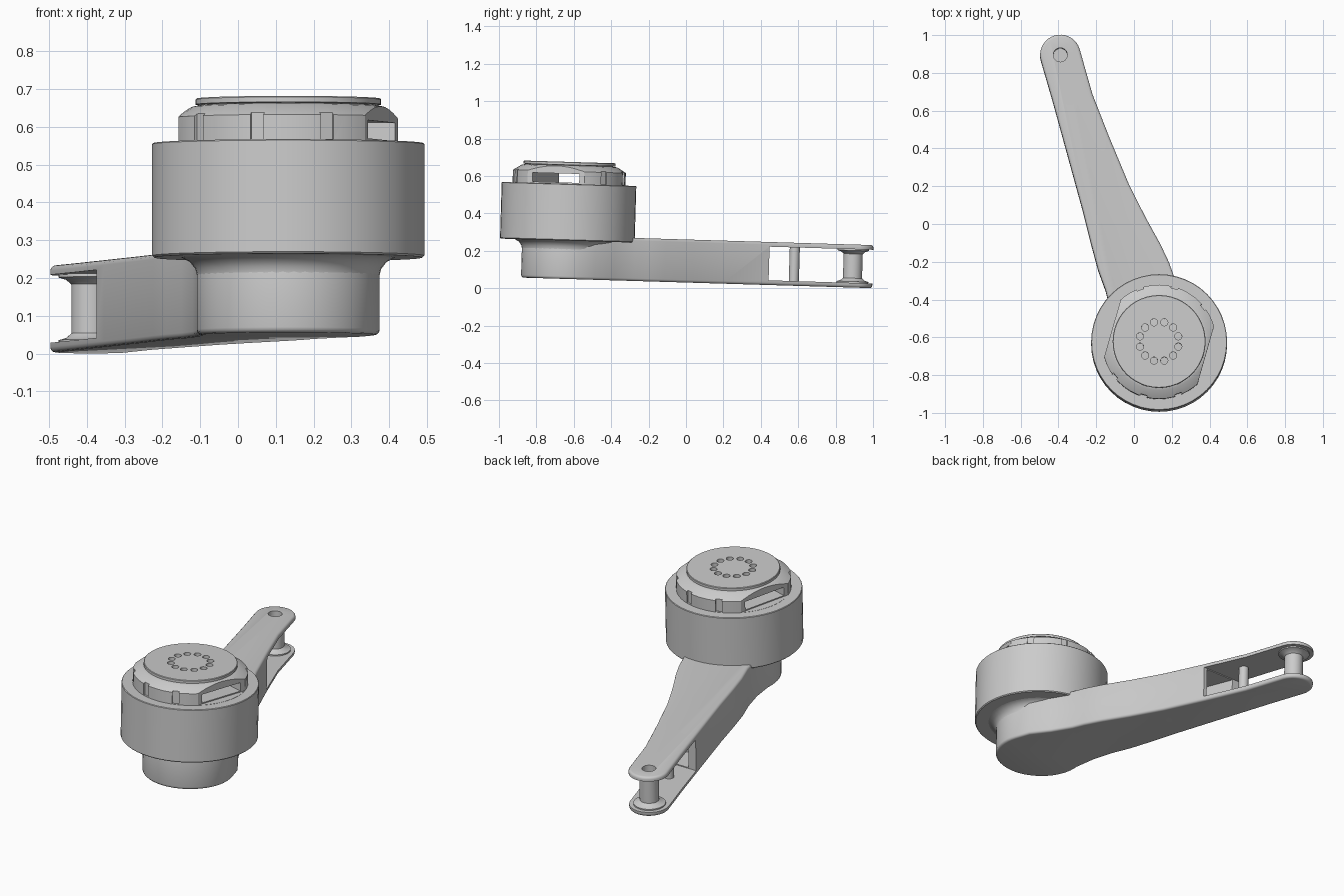
import bpy, bmesh, math
from mathutils import Matrix, Vector

if "Cube" in bpy.data.objects:
    bpy.data.objects.remove(bpy.data.objects["Cube"])

TILT = Matrix.Translation((0, 0, -0.005)) @ Matrix.Rotation(-0.03, 4, 'X')
HUB = Vector((0.133, -0.642))
TIP = Vector((-0.39, 0.888))
FLAT = math.radians(-16)          # direction the collar flats face


def finish(name, bm):
    bmesh.ops.remove_doubles(bm, verts=bm.verts, dist=1e-5)
    bmesh.ops.recalc_face_normals(bm, faces=bm.faces)
    me = bpy.data.meshes.new(name)
    bm.to_mesh(me)
    bm.free()
    ob = bpy.data.objects.new(name, me)
    bpy.context.collection.objects.link(ob)
    ob.matrix_world = TILT
    return ob


def lathe(name, profile, centre, n=48):
    """Solid of revolution from (radius, z) points, bottom to top."""
    bm = bmesh.new()
    rings = []
    for r, z in profile:
        rings.append([bm.verts.new((centre.x + r * math.cos(2 * math.pi * i / n),
                                    centre.y + r * math.sin(2 * math.pi * i / n), z))
                      for i in range(n)])
    for a, b in zip(rings, rings[1:]):
        for i in range(n):
            j = (i + 1) % n
            bm.faces.new((a[i], a[j], b[j], b[i]))
    bm.faces.new(rings[0][::-1])
    bm.faces.new(rings[-1])
    return finish(name, bm)


def prism(name, outline, z0, z1, bevel=0.0):
    bm = bmesh.new()
    low = bm.faces.new([bm.verts.new((x, y, z0)) for x, y in outline])
    ext = bmesh.ops.extrude_face_region(bm, geom=[low], use_keep_orig=True)
    bmesh.ops.translate(bm, vec=(0, 0, z1 - z0),
                        verts=[g for g in ext['geom'] if isinstance(g, bmesh.types.BMVert)])
    if bevel:
        rim = [e for e in bm.edges if abs(e.verts[0].co.z - e.verts[1].co.z) < 1e-6]
        bmesh.ops.bevel(bm, geom=rim, offset=bevel, segments=3, profile=0.5, affect='EDGES')
    return finish(name, bm)


def block(centre, angle, along, across, z0, z1):
    """Box cutter spanning given ranges along / across a direction."""
    d = Vector((math.cos(angle), math.sin(angle)))
    s = Vector((-d.y, d.x))
    pts = [centre + d * a + s * b for a, b in
           ((along[0], across[0]), (along[1], across[0]), (along[1], across[1]), (along[0], across[1]))]
    return prism("cutter", pts, z0, z1)


def cut(ob, cutter):
    bpy.context.view_layer.objects.active = ob
    mod = ob.modifiers.new("cut", 'BOOLEAN')
    mod.operation = 'DIFFERENCE'
    mod.solver = 'EXACT'
    mod.object = cutter
    bpy.ops.object.modifier_apply(modifier=mod.name)
    bpy.data.objects.remove(cutter, do_unlink=True)


def arc(c, r, a0, a1, n):
    return [(c.x + r * math.cos(math.radians(a0 + (a1 - a0) * i / n)),
             c.y + r * math.sin(math.radians(a0 + (a1 - a0) * i / n))) for i in range(n + 1)]


# Tapered arm, rounded at the hub and at the tip
right_edge = [(0.34, -0.49), (0.27, -0.39), (0.21, -0.28), (0.185, -0.21), (0.14, -0.115),
              (0.06, 0.03), (-0.03, 0.21), (-0.13, 0.45), (-0.22, 0.68)]
left_edge = [(-0.435, 0.66), (-0.355, 0.37), (-0.27, 0.06), (-0.225, -0.12), (-0.19, -0.25),
             (-0.15, -0.36), (-0.12, -0.48)]
outline = arc(HUB, 0.242, 172, 375, 30) + right_edge + arc(TIP, 0.107, 18, 196, 18) + left_edge
arm = prism("arm", outline, 0.035, 0.265, 0.014)

# Fork opening at the tip and the cavity running back into the arm
arm_angle = math.atan2(TIP.y - HUB.y, TIP.x - HUB.x)
cut(arm, prism("cutter", [(-0.8, 0.44), (0.4, 0.44), (0.4, 1.2), (-0.8, 1.2)], 0.06, 0.24))
cut(arm, block(TIP, arm_angle, (-0.62, -0.3), (-0.085, 0.085), 0.065, 0.235))
cut(arm, lathe("cutter", [(0.037, 0.15), (0.037, 0.4)], TIP, 24))

# Flared pin between the fork plates, with a blind hole
pin = lathe("tip_pin", [(0.085, 0.058), (0.085, 0.067), (0.065, 0.073), (0.051, 0.085),
                        (0.051, 0.215), (0.065, 0.227), (0.085, 0.233), (0.085, 0.242)], TIP, 32)
cut(pin, lathe("cutter", [(0.037, 0.15), (0.037, 0.4)], TIP, 24))
post = lathe("fork_post", [(0.027, 0.055), (0.027, 0.245)], Vector((-0.295, 0.575)), 20)

# Flare joining the lower hub to the housing
flare = lathe("hub_flare", [(0.235, 0.06), (0.241, 0.075), (0.241, 0.19), (0.246, 0.21),
                            (0.26, 0.228), (0.28, 0.239), (0.31, 0.245)], HUB)

# Main round housing
housing = lathe("housing", [(0.355, 0.24), (0.36, 0.245), (0.36, 0.54), (0.357, 0.543)], HUB)

# Collar with conical shoulder, two flats, a through slot and small notches
collar = lathe("collar", [(0.302, 0.535), (0.302, 0.61), (0.257, 0.638), (0.24, 0.642)], HUB)
for side in (0, math.pi):
    cut(collar, block(HUB, FLAT + side, (0.257, 0.5), (-0.4, 0.4), 0.544, 0.8))
cut(collar, block(HUB, FLAT, (-0.5, 0.5), (-0.13, 0.13), 0.55, 0.598))
for deg in (-142, -106, -70, 38, 74, 110):
    cut(collar, block(HUB, math.radians(deg), (0.292, 0.4), (-0.018, 0.018), 0.545, 0.7))

# Output disc with a ring of bolt holes
disc = lathe("output_disc", [(0.232, 0.625), (0.232, 0.643), (0.246, 0.645), (0.246, 0.658),
                             (0.243, 0.661)], HUB)
for k in range(12):
    a = math.radians(15 + 30 * k)
    spot = HUB + 0.105 * Vector((math.cos(a), math.sin(a)))
    cut(disc, lathe("cutter", [(0.019, 0.635), (0.019, 0.7)], spot, 16))

# Smooth rounded faces, keep hard edges
for ob in list(bpy.context.collection.objects):
    bpy.ops.object.select_all(action='DESELECT')
    ob.select_set(True)
    bpy.context.view_layer.objects.active = ob
    bpy.ops.object.shade_smooth_by_angle(angle=math.radians(32))
